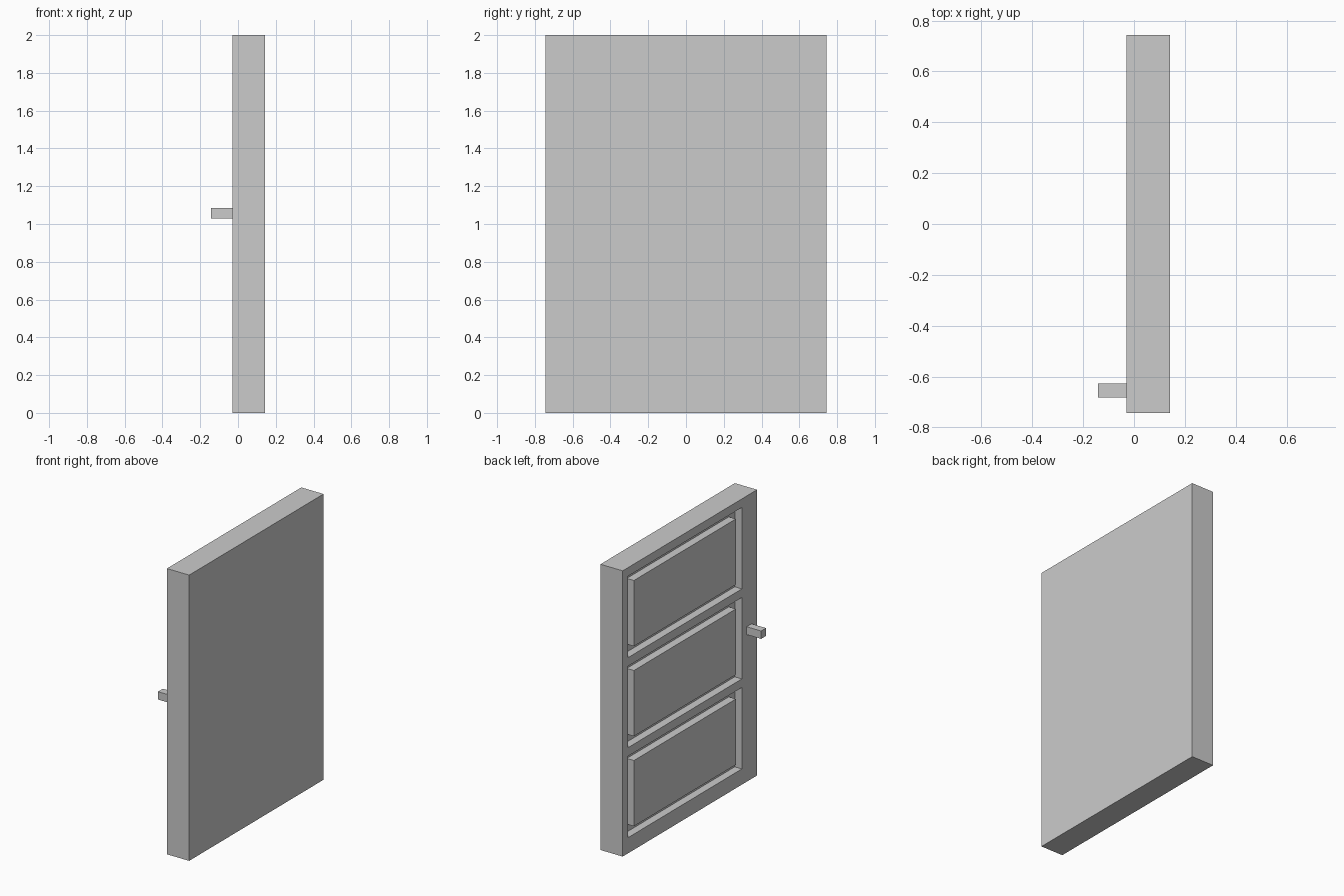
import bpy

cube = bpy.data.objects.get("Cube")
if cube:
    bpy.data.objects.remove(cube, do_unlink=True)

grey = bpy.data.materials.new("plain_grey")
grey.use_nodes = True
colour = (0.6, 0.6, 0.6, 1)
grey.diffuse_color = colour
grey.node_tree.nodes["Principled BSDF"].inputs["Base Color"].default_value = colour


def box(name, x, y, z):
    """Box spanning the (low, high) ranges on each axis."""
    bpy.ops.mesh.primitive_cube_add(size=1)
    ob = bpy.context.object
    ob.name = name
    for v in ob.data.vertices:
        v.co = [lo + (c + 0.5) * (hi - lo) for c, (lo, hi) in zip(v.co, (x, y, z))]
    ob.data.materials.append(grey)
    return ob


FACE, BACK = -0.03, 0.142      # panelled side and plain side
DEPTH = 0.055                  # groove depth
Y0, Y1 = -0.575, 0.685         # recess width
HEIGHT, PITCH = 0.57, 0.63     # recess height and spacing
GAP_Y, GAP_Z = 0.066, 0.055    # groove width around each panel

# Door slab
door = box("door_slab", (FACE, BACK), (-0.743, 0.743), (0, 2))

# Three recesses, each with a raised panel flush with the slab
for i, name in enumerate(("lower", "middle", "upper")):
    z0 = 0.11 + i * PITCH
    z1 = z0 + HEIGHT
    cutter = box(name + "_recess_cutter", (FACE - 0.1, FACE + DEPTH), (Y0, Y1), (z0, z1))
    cutter.hide_render = True
    cutter.display_type = 'WIRE'
    cut = door.modifiers.new(name + "_recess", 'BOOLEAN')
    cut.operation = 'DIFFERENCE'
    cut.solver = 'EXACT'
    cut.object = cutter
    cutter.hide_set(True)
    box(name + "_panel", (FACE, FACE + DEPTH),
        (Y0 + GAP_Y, Y1 - GAP_Y), (z0 + GAP_Z, z1 - GAP_Z))

# Handle
box("handle", (-0.142, FACE), (-0.682, -0.628), (1.03, 1.085))
